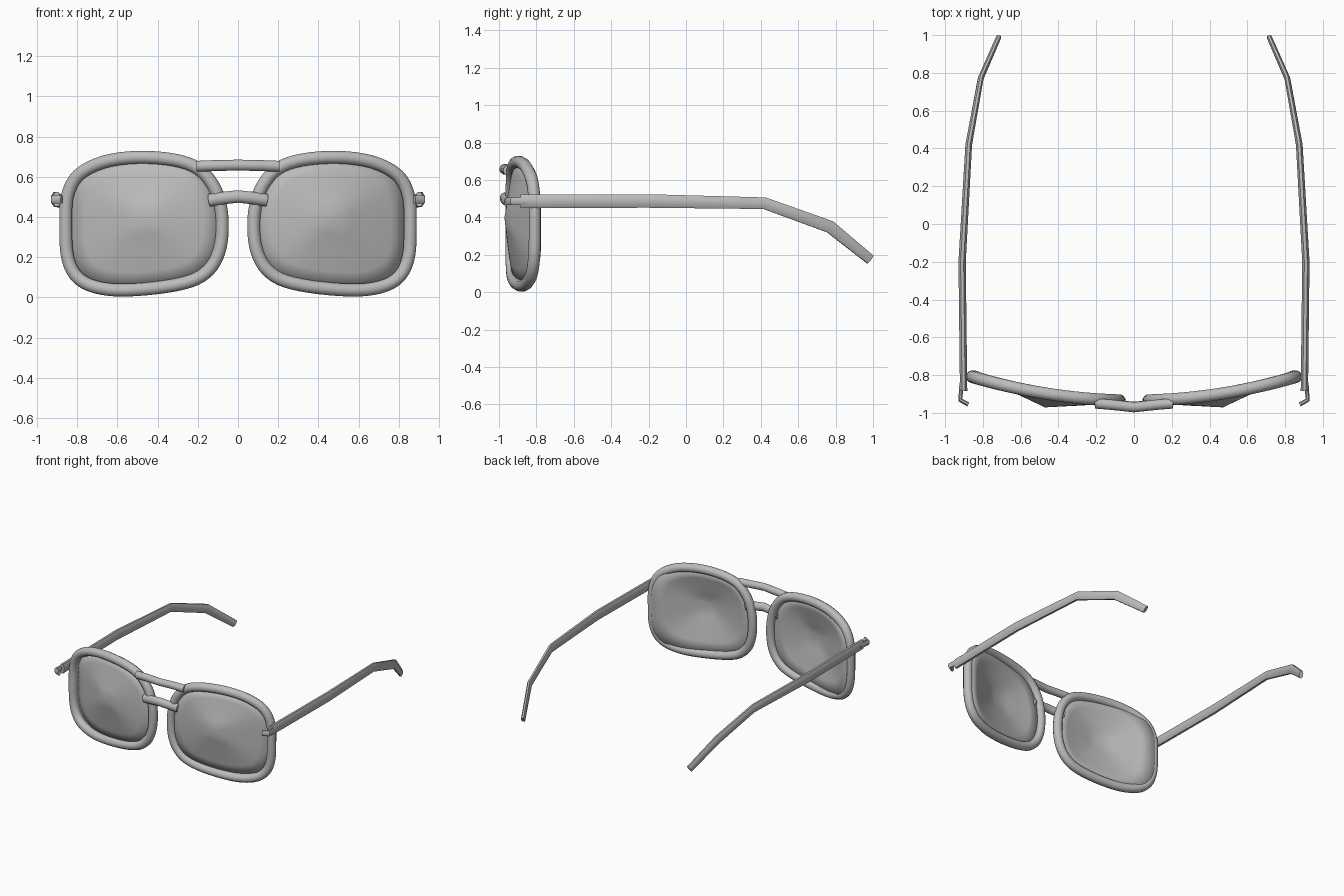
import bpy, bmesh, math
from mathutils import Vector

cube = bpy.data.objects.get("Cube")
if cube:
    bpy.data.objects.remove(cube)

grey = bpy.data.materials.new("plain grey")
grey.use_nodes = True
COLOUR = (0.5, 0.5, 0.5, 1)
grey.diffuse_color = COLOUR
grey.node_tree.nodes["Principled BSDF"].inputs["Base Color"].default_value = COLOUR


def finish(name, bm, angle=50, mirror=False):
    """Turn a bmesh into a smooth shaded object, optionally mirrored in x."""
    bmesh.ops.recalc_face_normals(bm, faces=bm.faces[:])
    mesh = bpy.data.meshes.new(name)
    bm.to_mesh(mesh)
    bm.free()
    mesh.materials.append(grey)
    mesh.shade_smooth()
    mesh.set_sharp_from_angle(angle=math.radians(angle))
    obj = bpy.data.objects.new(name, mesh)
    bpy.context.collection.objects.link(obj)
    if mirror:
        mod = obj.modifiers.new("mirror", 'MIRROR')
        mod.use_mirror_merge = False
    return obj


def sweep(name, path, sizes, ref, sides=12, closed=False, mirror=False):
    """Sweep an ellipse along a path; sizes are (across, along ref) radii."""
    bm = bmesh.new()
    pts = [Vector(p) for p in path]
    n = len(pts)
    rings = []
    for i, p in enumerate(pts):
        before = pts[i - 1] if closed or i else p
        after = pts[(i + 1) % n] if closed or i < n - 1 else p
        t = ((after - p).normalized() + (p - before).normalized()).normalized()
        across = t.cross(Vector(ref)).normalized()
        up = across.cross(t)
        w, h = sizes[i % len(sizes)]
        rings.append([bm.verts.new(p + across * w * math.cos(a) + up * h * math.sin(a))
                      for a in (math.tau * (k + 0.5) / sides for k in range(sides))])
    for i in range(n if closed else n - 1):
        a, b = rings[i], rings[(i + 1) % n]
        for k in range(sides):
            m = (k + 1) % sides
            bm.faces.new((a[k], a[m], b[m], b[k]))
    if not closed:
        bm.faces.new(rings[0])
        bm.faces.new(rings[-1])
    return finish(name, bm, mirror=mirror)


def smooth_loop(pts, steps=4):
    """Closed Catmull-Rom curve through 2D points."""
    out, n = [], len(pts)
    for i in range(n):
        a, b, c, d = (Vector(pts[(i + j) % n]) for j in (-1, 0, 1, 2))
        for s in range(steps):
            t = s / steps
            out.append(0.5 * (2 * b + (c - a) * t + (2 * a - 5 * b + 4 * c - d) * t * t
                              + (3 * b - a - 3 * c + d) * t ** 3))
    return out


def wrap(x):
    """Depth of the wrapped front at a given x."""
    return -0.935 + 0.172 * x * x


# Rims: round tube along a soft rectangular outline
outline = smooth_loop([
    (.078, .34), (.088, .46), (.125, .56), (.2, .642), (.32, .684), (.5, .697),
    (.67, .673), (.795, .607), (.85, .5), (.857, .35), (.85, .21), (.812, .115),
    (.735, .06), (.6, .036), (.4, .048), (.235, .081), (.145, .137), (.095, .225)])
sweep("rims", [(x, wrap(x), z) for x, z in outline], [(.033, .033)], (0, 1, 0),
      closed=True, mirror=True)

# Lenses: thin shells rising to a shallow peak in front of the rims
bm = bmesh.new()
centre = Vector((.47, .4))
rings = []
for f in (.97, .75, .5, .25):
    ring = []
    for p in outline:
        x, z = centre + (p - centre) * f
        ring.append(bm.verts.new((x, wrap(x) + .05 * x * x - .075 * (1 - f), z)))
    rings.append(ring)
peak = bm.verts.new((centre.x, -.966, centre.y))
count = len(outline)
for k in range(count):
    m = (k + 1) % count
    for a, b in zip(rings, rings[1:]):
        bm.faces.new((a[k], a[m], b[m], b[k]))
    bm.faces.new((rings[-1][k], rings[-1][m], peak))
lenses = finish("lenses", bm, mirror=True)
shell = lenses.modifiers.new("thickness", 'SOLIDIFY')
shell.thickness = .01
shell.offset = 0

# Upper bridge bar and lower nose bridge
sweep("upper_bridge",
      [(-.205, -.95, .652), (-.11, -.958, .656), (0, -.97, .658), (.11, -.958, .656), (.205, -.95, .652)],
      [(.028, .028)], (0, 0, 1))
sweep("nose_bridge",
      [(-.142, -.945, .483), (-.065, -.962, .495), (0, -.968, .502), (.065, -.962, .495), (.142, -.945, .483)],
      [(.028, .032)], (0, 0, 1))

# Temple arms: oval bars that bend down and inward behind the ear
sweep("temples",
      [(.902, -.885, .487), (.91, -.2, .488), (.875, .42, .476), (.812, .77, .35), (.718, .985, .175)],
      [(.021, .039), (.021, .039), (.019, .034), (.016, .036), (.015, .029)],
      (0, 0, 1), sides=8, mirror=True)

# Hinges: small hooked pins in front of the temple arms
sweep("hinges", [(.912, -.84, .487), (.92, -.932, .487), (.877, -.955, .487)],
      [(.013, .022)], (0, 0, 1), sides=8, mirror=True)
